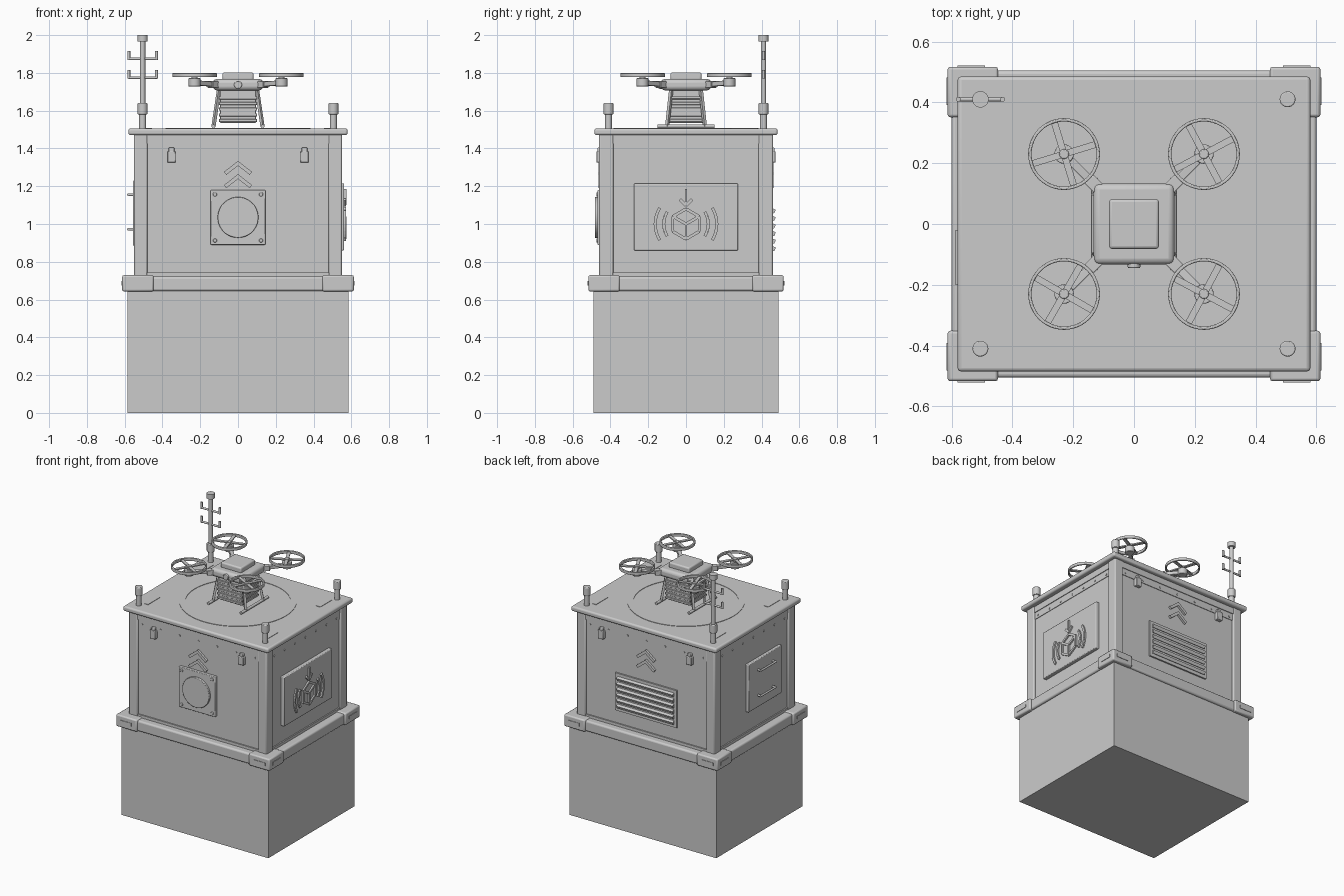
import bpy, bmesh, math
from mathutils import Matrix, Vector

if "Cube" in bpy.data.objects:
    bpy.data.objects.remove(bpy.data.objects["Cube"])

grey = bpy.data.materials.new("light_grey")
grey.diffuse_color = (0.6, 0.6, 0.6, 1)
grey.use_nodes = True
grey.node_tree.nodes["Principled BSDF"].inputs["Base Color"].default_value = grey.diffuse_color
FRONT, RIGHT, BACK, LEFT = 0, 90, 180, 270
CORNERS = [(sx, sy) for sx in (-1, 1) for sy in (-1, 1)]


def side(angle):
    # turns something modelled on the front face (-y) onto another side
    return Matrix.Rotation(math.radians(angle), 4, 'Z')


def box(bm, c, s, rot=None, m=None):
    t = Matrix.Translation(c) @ (rot or Matrix()) @ Matrix.Diagonal((*s, 1))
    bmesh.ops.create_cube(bm, size=1, matrix=(m or Matrix()) @ t)


def span(bm, x, y, z, m=None):
    box(bm, [(a[0] + a[1]) / 2 for a in (x, y, z)], [a[1] - a[0] for a in (x, y, z)], None, m)


def beam(bm, p, q, w, h, m=None):
    p, q = Vector(p), Vector(q)
    box(bm, (p + q) / 2, (w, h, (q - p).length), (q - p).to_track_quat('Z', 'Y').to_matrix().to_4x4(), m)


def rod(bm, p, q, r, n=16, m=None):
    p, q = Vector(p), Vector(q)
    t = Matrix.Translation((p + q) / 2) @ (q - p).to_track_quat('Z', 'Y').to_matrix().to_4x4()
    bmesh.ops.create_cone(bm, cap_ends=True, segments=n, radius1=r, radius2=r,
                          depth=(q - p).length, matrix=(m or Matrix()) @ t)


def ring(bm, c, r0, r1, z0, z1, n=48):
    rows = [[bm.verts.new((c[0] + r * math.cos(k * math.tau / n), c[1] + r * math.sin(k * math.tau / n), z))
             for r, z in ((r0, z0), (r1, z0), (r1, z1), (r0, z1))] for k in range(n)]
    for k in range(n):
        a, b = rows[k], rows[(k + 1) % n]
        for i in range(4):
            j = (i + 1) % 4
            bm.faces.new((a[i], b[i], b[j], a[j]))


def finish(bm, name, bevel=0, segs=2):
    bmesh.ops.recalc_face_normals(bm, faces=bm.faces)
    me = bpy.data.meshes.new(name)
    bm.to_mesh(me)
    bm.free()
    me.materials.append(grey)
    me.shade_smooth()
    me.set_sharp_from_angle(angle=math.radians(35))
    ob = bpy.data.objects.new(name, me)
    bpy.context.collection.objects.link(ob)
    if bevel:
        b = ob.modifiers.new("bevel", 'BEVEL')
        b.width, b.segments, b.limit_method = bevel, segs, 'ANGLE'
        b.angle_limit = math.radians(40)


# Plinth
bm = bmesh.new()
span(bm, (-.585, .585), (-.49, .49), (0, .66))
finish(bm, "plinth")

# Rim with reinforced corners
bm = bmesh.new()
span(bm, (-.6, .6), (-.505, .505), (.645, .722))
finish(bm, "rim", .012, 3)
bm = bmesh.new()
for sx, sy in CORNERS:
    box(bm, (sx * .53, sy * .434, .686), (.166, .166, .086))
finish(bm, "rim_corners", .009)
bm = bmesh.new()
for sx, sy in CORNERS:
    box(bm, (sx * .535, sy * .5175, .686), (.09, .006, .022))
    box(bm, (sx * .6135, sy * .437, .686), (.006, .09, .022))
finish(bm, "corner_slots")

# Cabinet core, corner posts and rails
bm = bmesh.new()
span(bm, (-.535, .535), (-.447, .447), (.7, 1.48))
finish(bm, "cabinet_panels")
bm = bmesh.new()
for sx, sy in CORNERS:
    box(bm, (sx * .515, sy * .4225, 1.1), (.07, .075, .76))
finish(bm, "corner_posts", .008)
bm = bmesh.new()
for a, hw, d in ((FRONT, .49, .447), (BACK, .49, .447), (RIGHT, .395, .535), (LEFT, .395, .535)):
    m = side(a)
    span(bm, (-hw, hw), (-d - .009, -d + .01), (.72, .742), m)
    span(bm, (-hw, hw), (-d - .009, -d + .01), (1.425, 1.48), m)
    span(bm, (-hw, hw), (-d - .004, -d + .01), (1.375, 1.43), m)
    for k in range(7):
        u = (k - 3) / 3 * (hw - .04)
        rod(bm, (u, -d, 1.395), (u, -d - .008, 1.395), .007, 10, m)
finish(bm, "rails_and_rivets")

# Lid
bm = bmesh.new()
span(bm, (-.58, .58), (-.485, .485), (1.47, 1.506))
finish(bm, "lid", .012, 3)
bm = bmesh.new()
ring(bm, (0, 0), .345, .383, 1.503, 1.509, 64)
for sx, sy in CORNERS:
    box(bm, (sx * .472, sy * .308, 1.506), (.034, .135, .006))
finish(bm, "landing_markings")

# Corner beacons and the tall mast at the back left
bm = bmesh.new()
for sx, sy in CORNERS:
    x, y = sx * .505, sy * .41
    rod(bm, (x, y, 1.5), (x, y, 1.59), .019, 24)
    rod(bm, (x, y, 1.58), (x, y, 1.64), .026, 24)
finish(bm, "beacons", .004)
bm = bmesh.new()
x, y = -.505, .41
rod(bm, (x, y, 1.6), (x, y, 1.98), .014)
rod(bm, (x, y, 1.965), (x, y, 2), .027, 24)
for z in (1.775, 1.875):
    rod(bm, (x - .075, y, z), (x + .075, y, z), .007, 12)
    for s in (-1, 1):
        rod(bm, (x + s * .073, y, z - .006), (x + s * .073, y, z + .04), .008, 12)
finish(bm, "mast")

# Chevrons and latches, front and back
chev, latch = bmesh.new(), bmesh.new()
for a in (FRONT, BACK):
    m = side(a)
    for z in (1.322, 1.252):
        for s in (-1, 1):
            beam(chev, (-s * .006, -.451, z + .004), (s * .068, -.451, z - .054), .024, .02, m)
    for s in (-1, 1):
        span(latch, (s * .352 - .022, s * .352 + .022), (-.474, -.44), (1.325, 1.385), m)
        span(latch, (s * .352 - .015, s * .352 + .015), (-.468, -.44), (1.38, 1.405), m)
finish(chev, "chevrons")
finish(latch, "latches", .004)

# Front fan plate
bm = bmesh.new()
span(bm, (-.145, .145), (-.468, -.44), (.89, 1.18))
finish(bm, "fan_plate", .004)
bm = bmesh.new()
rod(bm, (0, -.45, 1.035), (0, -.483, 1.035), .108, 48)
for sx, sz in CORNERS:
    rod(bm, (sx * .122, -.45, 1.035 + sz * .122), (sx * .122, -.474, 1.035 + sz * .122), .011, 12)
finish(bm, "fan_cover", .003)

# Back louvre
bm = bmesh.new()
m = side(BACK)
span(bm, (-.245, .245), (-.458, -.44), (.835, 1.105), m)
for k in range(6):
    box(bm, (0, -.461, .87 + k * .04), (.45, .022, .022), Matrix.Rotation(.45, 4, 'X'), m)
finish(bm, "back_louvre")

# Left service door with two handles
m = side(LEFT)
bm = bmesh.new()
span(bm, (-.08, .3), (-.556, -.52), (.885, 1.23), m)
finish(bm, "service_door", .005)
bm = bmesh.new()
for z in (.972, 1.155):
    rod(bm, (.02, -.58, z), (.2, -.58, z), .007, 12, m)
    for u in (.026, .194):
        rod(bm, (u, -.55, z), (u, -.58, z), .007, 12, m)
finish(bm, "door_handles")

# Right sign: parcel, arrow and signal arcs
m = side(RIGHT)
bm = bmesh.new()
span(bm, (-.275, .275), (-.562, -.52), (.86, 1.215), m)
finish(bm, "sign_plate", .005)
bm = bmesh.new()


def stroke(pts, w=.013):
    for (u0, v0), (u1, v1) in zip(pts, pts[1:]):
        beam(bm, (u0, -.566, v0), (u1, -.566, v1), w, .016, m)


hexa = [(.08 * math.sin(k * math.pi / 3), 1 + .08 * math.cos(k * math.pi / 3)) for k in range(7)]
stroke(hexa)
for k in (1, 3, 5):
    stroke([(0, 1), hexa[k]])
stroke([(0, 1.185), (0, 1.1)])
stroke([(-.032, 1.13), (0, 1.097), (.032, 1.13)])
for r, h in ((.118, .57), (.163, .55)):
    for s in (-1, 1):
        stroke([(s * r * math.cos(t * h / 5), 1 + r * math.sin(t * h / 5)) for t in range(-5, 6)])
finish(bm, "sign_symbol")

# Drone body, top cover and camera
bm = bmesh.new()
span(bm, (-.133, .133), (-.133, .133), (1.708, 1.767))
finish(bm, "drone_body", .02, 3)
bm = bmesh.new()
span(bm, (-.082, .082), (-.082, .082), (1.76, 1.803))
finish(bm, "drone_cover", .01, 3)
bm = bmesh.new()
rod(bm, (0, -.12, 1.737), (0, -.145, 1.737), .021, 24)
finish(bm, "drone_camera", .004)

# Ribbed cargo box
bm = bmesh.new()
span(bm, (-.094, .094), (-.088, .088), (1.535, 1.715))
for k in range(5):
    box(bm, (0, 0, 1.548 + k * .03), (.202, .19, .016))
finish(bm, "cargo_box", .002, 1)

# Legs and skids
bm = bmesh.new()
for sx, sy in CORNERS:
    beam(bm, (sx * .1, sy * .078, 1.715), (sx * .13, sy * .1, 1.515), .016, .016)
for s in (-1, 1):
    rod(bm, (s * .13, -.152, 1.518), (s * .13, .152, 1.518), .01, 12)
    beam(bm, (s * .105, -.08, 1.67), (s * .105, .08, 1.67), .012, .012)
finish(bm, "landing_legs")

# Arms, motors, rotor guards and blades
arm, guard, blade = bmesh.new(), bmesh.new(), bmesh.new()
for i, (sx, sy) in enumerate(CORNERS):
    x, y = sx * .23, sy * .23
    beam(arm, (sx * .11, sy * .11, 1.738), (x, y, 1.748), .026, .026)
    box(arm, (sx * .128, sy * .128, 1.738), (.055, .04, .036), Matrix.Rotation(sx * sy * math.pi / 4, 4, 'Z'))
    rod(arm, (x, y, 1.728), (x, y, 1.772), .032, 24)
    rod(arm, (x, y, 1.77), (x, y, 1.797), .016, 16)
    ring(guard, (x, y), .107, .118, 1.777, 1.799)
    a0 = math.radians((60, 17, 62, 28)[i])
    for k in range(2):
        box(blade, (x, y, 1.787), (.216, .022, .008), Matrix.Rotation(a0 + k * math.pi / 2, 4, 'Z'))
finish(arm, "rotor_arms", .003)
finish(guard, "rotor_guards", .003)
finish(blade, "rotor_blades")
